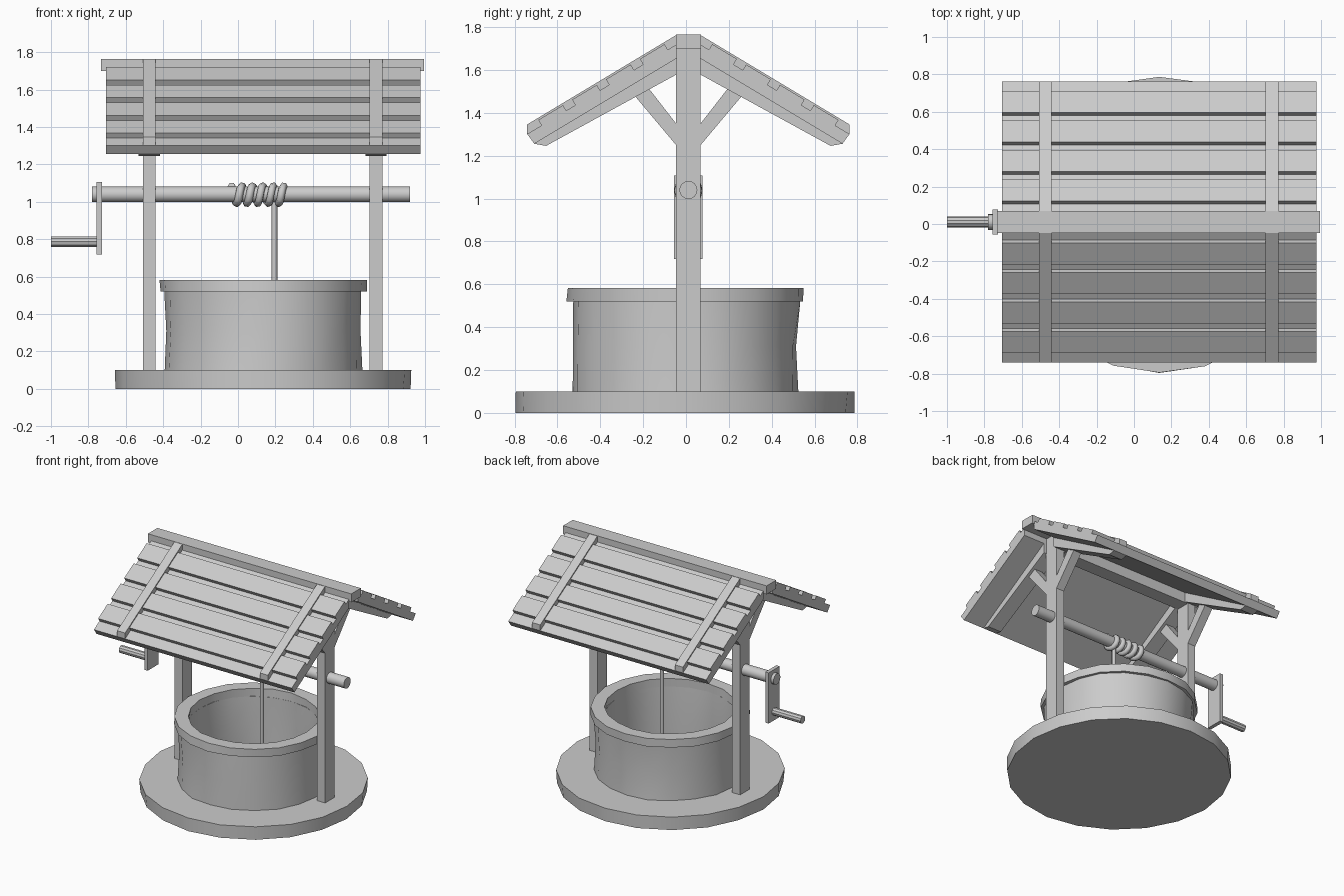
import bpy, bmesh, math, random
from mathutils import Vector, Matrix

if "Cube" in bpy.data.objects:
    bpy.data.objects.remove(bpy.data.objects["Cube"])

random.seed(4)
CX, CY = 0.135, -0.003      # centre of the stonework
MY = 0.011                  # centre plane of the timber frame
POSTS = (-0.474, 0.738)


def finish(name, bm, smooth=False):
    bmesh.ops.recalc_face_normals(bm, faces=bm.faces)
    me = bpy.data.meshes.new(name)
    bm.to_mesh(me)
    bm.free()
    ob = bpy.data.objects.new(name, me)
    bpy.context.collection.objects.link(ob)
    if smooth:
        bpy.ops.object.select_all(action='DESELECT')
        bpy.context.view_layer.objects.active = ob
        ob.select_set(True)
        bpy.ops.object.shade_smooth_by_angle(angle=math.radians(35))
    return ob


def prism(name, poly, x0, x1, both=False):
    """Extrude a (y, z) outline along x, optionally mirrored to the front."""
    bm = bmesh.new()
    for flip in ((False, True) if both else (False,)):
        pts = [(2 * MY - y if flip else y, z) for y, z in poly]
        a = [bm.verts.new((x0, y, z)) for y, z in pts]
        b = [bm.verts.new((x1, y, z)) for y, z in pts]
        bm.faces.new(a)
        bm.faces.new(b[::-1])
        for i in range(len(a)):
            j = (i + 1) % len(a)
            bm.faces.new((a[i], a[j], b[j], b[i]))
    return finish(name, bm)


def box(name, x0, x1, y0, y1, z0, z1):
    return prism(name, [(y0, z0), (y1, z0), (y1, z1), (y0, z1)], x0, x1)


def rod(name, x0, x1, y, z, r, n):
    bm = bmesh.new()
    m = Matrix.Translation(((x0 + x1) / 2, y, z)) @ Matrix.Rotation(math.pi / 2, 4, 'Y')
    bmesh.ops.create_cone(bm, cap_ends=True, segments=n, radius1=r, radius2=r,
                          depth=x1 - x0, matrix=m)
    return finish(name, bm, True)


def lathe(name, profile, n, jitter, closed):
    """Spin (r, z) points round the well, with slight hand-cut unevenness."""
    bm = bmesh.new()
    rings = []
    for r, z in profile:
        ring = []
        for i in range(n):
            a = 2 * math.pi * i / n
            rr = r + random.uniform(-jitter, jitter)
            ring.append(bm.verts.new((CX + rr * math.cos(a), CY + rr * math.sin(a), z)))
        rings.append(ring)
    m = len(rings)
    for k in range(m if closed else m - 1):
        a, b = rings[k], rings[(k + 1) % m]
        for i in range(n):
            j = (i + 1) % n
            bm.faces.new((a[i], a[j], b[j], b[i]))
    if not closed:
        bm.faces.new(rings[0])
        bm.faces.new(rings[-1])
    return finish(name, bm, True)


def tube(name, pts, r):
    cu = bpy.data.curves.new(name, 'CURVE')
    cu.dimensions = '3D'
    cu.bevel_depth = r
    cu.bevel_resolution = 1
    cu.use_fill_caps = True
    sp = cu.splines.new('POLY')
    sp.points.add(len(pts) - 1)
    for p, c in zip(sp.points, pts):
        p.co = (*c, 1)
    ob = bpy.data.objects.new(name, cu)
    bpy.context.collection.objects.link(ob)
    bpy.ops.object.select_all(action='DESELECT')
    bpy.context.view_layer.objects.active = ob
    ob.select_set(True)
    bpy.ops.object.convert(target='MESH')


# Stonework
lathe("base_slab", [(0.79, 0), (0.793, 0.1)], 20, 0.004, False)
lathe("well_wall", [(0.53, 0.1), (0.522, 0.31), (0.53, 0.52), (0.46, 0.52), (0.455, 0.31), (0.46, 0.1)],
      20, 0.007, True)
lathe("well_rim", [(0.552, 0.52), (0.552, 0.582), (0.457, 0.582), (0.457, 0.52)], 20, 0.004, True)


# Roof deck top line and its offsets
def deck(y, dz=0.0):
    return (y, 1.72 - 0.6 * (y - 0.065) + dz)


def lift(y, h):
    return (y + 0.5145 * h, deck(y)[1] + 0.857 * h)


prism("roof_deck", [deck(0.065), deck(0.763), deck(0.73, -0.065), deck(0.065, -0.065)],
      -0.705, 0.975, True)
for i in range(4):
    a = 0.107 + 0.158 * i
    prism(f"roof_board_{i + 1}", [deck(a), deck(a + 0.115), lift(a + 0.115, 0.03), lift(a, 0.03)],
          -0.705, 0.975, True)
box("ridge_cap", -0.733, 0.995, MY - 0.058, MY + 0.058, 1.70, 1.765)
box("ridge_beam", -0.505, 0.77, MY - 0.054, MY + 0.054, 1.575, 1.70)

# Frame at each end
for side, x in zip(("left", "right"), POSTS):
    prism(f"{side}_roof_batten", [deck(0.065), deck(0.763), deck(0.763, 0.045), deck(0.065, 0.045)],
          x - 0.034, x + 0.034, True)
    prism(f"{side}_rafter", [(0.065, 1.58), (0.675, 1.246), deck(0.73, -0.065), deck(0.065, -0.065)],
          x - 0.057, x + 0.057, True)
    prism(f"{side}_brace", [(0.06, 1.24), (0.27, 1.49), (0.2, 1.52), (0.06, 1.34)],
          x - 0.034, x + 0.034, True)
    box(f"{side}_post", x - 0.034, x + 0.034, MY - 0.057, MY + 0.057, 0.1, 1.58)

# Winch and crank
rod("axle", -0.78, 0.92, MY, 1.04, 0.042, 16)
box("crank_arm", -0.757, -0.728, MY - 0.067, MY + 0.067, 0.718, 1.107)
rod("crank_handle", -1.0, -0.74, MY, 0.787, 0.029, 10)

# Rope coil and hanging rope
turns, steps = 5, 12
coil = []
for i in range(turns * steps + 1):
    t = i / steps
    a = 2 * math.pi * t
    coil.append((-0.035 + 0.28 * t / turns, MY + 0.046 * math.sin(a), 1.038 + 0.046 * math.cos(a)))
tube("rope_coil", coil, 0.021)
tube("hanging_rope", [(0.195, MY, 1.0), (0.195, MY, 0.1)], 0.016)
